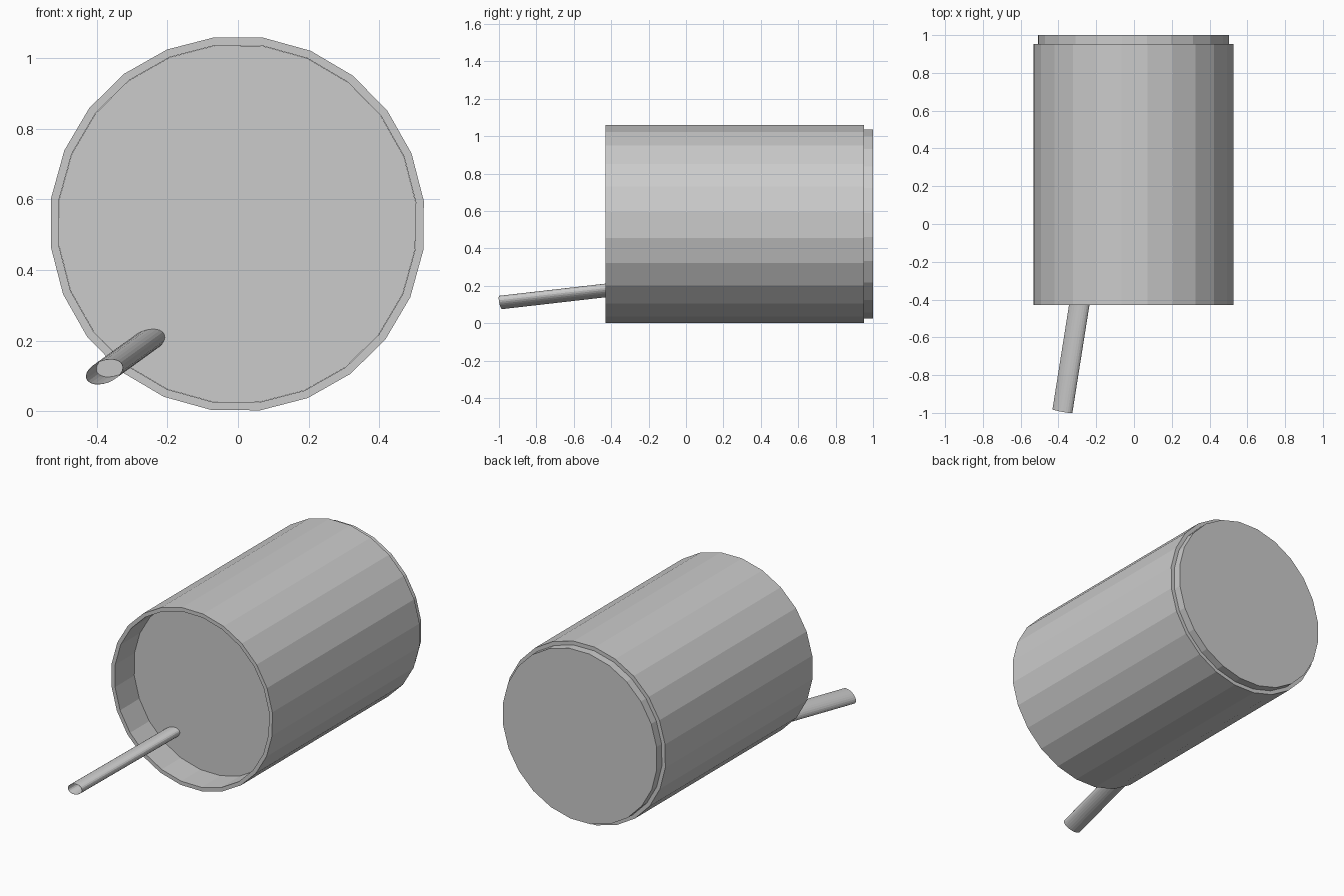
import bpy, bmesh
from math import cos, sin, radians, pi
from mathutils import Vector

if "Cube" in bpy.data.objects:
    bpy.data.objects.remove(bpy.data.objects["Cube"])


def loft(name, rings, cap_start=False, cap_end=False, closed=False):
    """Skin a list of point rings into one flat-shaded object."""
    bm = bmesh.new()
    loops = [[bm.verts.new(p) for p in ring] for ring in rings]
    n = len(loops[0])
    pairs = list(zip(loops, loops[1:]))
    if closed:
        pairs.append((loops[-1], loops[0]))
    for a, b in pairs:
        for i in range(n):
            j = (i + 1) % n
            bm.faces.new((a[i], a[j], b[j], b[i]))
    if cap_start:
        bm.faces.new(loops[0])
    if cap_end:
        bm.faces.new(loops[-1])
    bmesh.ops.recalc_face_normals(bm, faces=bm.faces)
    mesh = bpy.data.meshes.new(name)
    bm.to_mesh(mesh)
    bm.free()
    obj = bpy.data.objects.new(name, mesh)
    bpy.context.collection.objects.link(obj)
    return obj


def drum_ring(y, r, n=24, phase=radians(7)):
    return [(-0.002 + r * cos(phase + 2 * pi * i / n), y,
             0.531 + r * sin(phase + 2 * pi * i / n)) for i in range(n)]


# Outer shell: thick open tube
R, r = 0.533, 0.51
loft("outer_shell", [drum_ring(-0.43, R), drum_ring(0.953, R),
                     drum_ring(0.953, r), drum_ring(-0.43, r)], closed=True)

# Inner drum: recessed at the front, projecting at the back
loft("inner_drum", [drum_ring(-0.25, r - 0.0005), drum_ring(1.0, r - 0.0005)],
     cap_start=True, cap_end=True)

# Slanted pipe: oval section, hollow mouth with a recessed cap
start, end = Vector((-0.379, -0.991, 0.111)), Vector((-0.26, -0.24, 0.197))
axis = (end - start).normalized()
tilt = radians(21)


def pipe_ring(t, scale=1.0, n=24):
    c = start.lerp(end, t)
    ring = []
    for i in range(n):
        u = 0.055 * scale * cos(2 * pi * i / n)
        v = 0.032 * scale * sin(2 * pi * i / n)
        dx = u * cos(tilt) - v * sin(tilt)
        dz = u * sin(tilt) + v * cos(tilt)
        dy = -(axis.x * dx + axis.z * dz) / axis.y
        ring.append(c + Vector((dx, dy, dz)))
    return ring


loft("slanted_pipe", [pipe_ring(1), pipe_ring(0), pipe_ring(0, 0.98),
                      pipe_ring(0.24, 0.98)], cap_start=True, cap_end=True)
